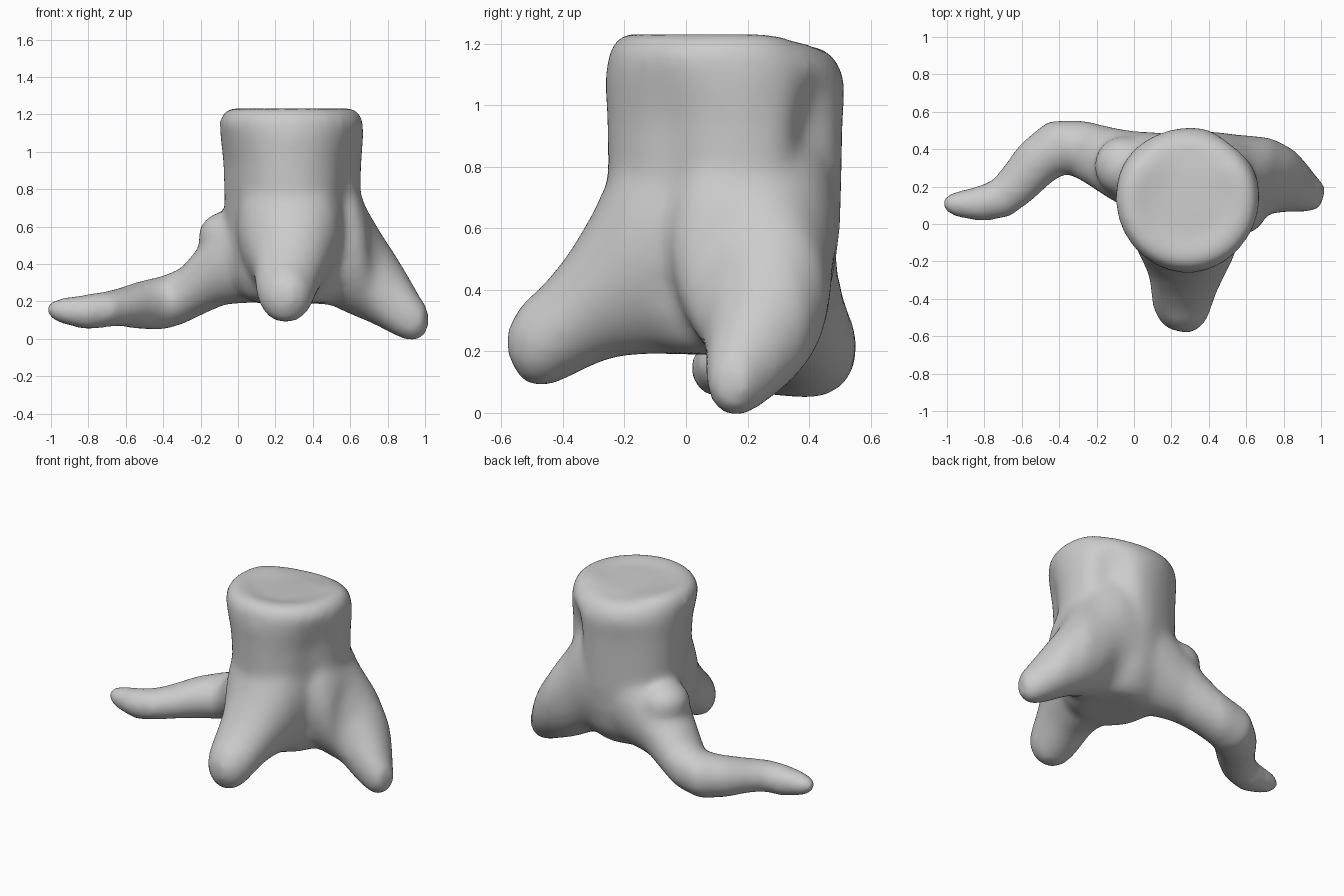
import bpy, bmesh, math
from mathutils import Matrix, Vector

cube = bpy.data.objects.get("Cube")
if cube:
    bpy.data.objects.remove(cube)

SIDES = 48
wood = bpy.data.materials.new("plain grey wood")
wood.use_nodes = True
GREY = (0.6, 0.6, 0.6, 1)
wood.diffuse_color = GREY
wood.node_tree.nodes["Principled BSDF"].inputs["Base Color"].default_value = GREY

bm = bmesh.new()


def loft(rings):
    """Skin a list of equal point rings and close both ends."""
    loops = [[bm.verts.new(p) for p in ring] for ring in rings]
    for a, b in zip(loops, loops[1:]):
        for i in range(SIDES):
            j = (i + 1) % SIDES
            bm.faces.new((a[i], a[j], b[j], b[i]))
    bm.faces.new(loops[0][::-1])
    bm.faces.new(loops[-1])


def bump(angle, centre, width):
    """Soft bump of height one around a compass angle in degrees."""
    d = (math.degrees(angle) - centre + 180) % 360 - 180
    return math.exp(-(d / width) ** 2)


def trunk_ring(z, radius, flute, cx=0.285, cy=0.13):
    """Fluted trunk section whose top slopes down towards the back."""
    ring = []
    for i in range(SIDES):
        a = math.tau * i / SIDES
        r = radius + flute * (
            0.6 * math.cos(3 * (a + math.pi / 2)) + bump(a, 80, 25)
            - 2.4 * bump(a, 50, 12) - 0.8 * bump(a, -32, 14)
            - 0.9 * bump(a, 195, 28))
        x, y = cx + r * math.cos(a), cy + r * math.sin(a)
        drop = 0.3 * max(0, y - 0.27) if z > 1.1 else 0
        ring.append((x, y, z - drop))
    return ring


def root(stations):
    """Root through (x, y, low z, high z, half width) stations."""
    plan = [Vector(s[:2]) for s in stations]
    rings = []
    for k, (x, y, low, high, w) in enumerate(stations):
        d = (plan[min(k + 1, len(plan) - 1)] - plan[max(k - 1, 0)]).normalized()
        mid, h = (low + high) / 2, (high - low) / 2
        ring = []
        for i in range(SIDES):
            a = math.tau * i / SIDES
            c = math.cos(a) * w
            ring.append((x - d.y * c, y + d.x * c, mid + h * math.sin(a)))
        rings.append(ring)
    loft(rings)


# Trunk
loft([trunk_ring(*s) for s in (
    (0.19, 0.2, 0), (0.23, 0.26, 0), (0.32, 0.315, 0.01), (0.45, 0.345, 0.022),
    (0.6, 0.362, 0.03), (0.75, 0.367, 0.03), (0.95, 0.373, 0.024),
    (1.08, 0.386, 0.012), (1.16, 0.386, 0), (1.215, 0.36, 0),
    (1.24, 0.31, 0), (1.215, 0.2, 0))])

# Front root
root([(0.28, 0.1, 0.19, 1.05, 0.3), (0.28, -0.1, 0.19, 1.0, 0.28),
      (0.28, -0.19, 0.185, 0.9, 0.245), (0.275, -0.25, 0.175, 0.76, 0.215),
      (0.27, -0.31, 0.15, 0.635, 0.19), (0.26, -0.38, 0.115, 0.52, 0.172),
      (0.255, -0.46, 0.08, 0.42, 0.155), (0.25, -0.53, 0.095, 0.36, 0.12),
      (0.24, -0.575, 0.17, 0.29, 0.06)])

# Left root
root([(0.35, 0.2, 0.19, 1.05, 0.3), (0.5, 0.21, 0.18, 1.0, 0.28),
      (0.59, 0.22, 0.135, 0.9, 0.265), (0.65, 0.24, 0.11, 0.77, 0.24),
      (0.72, 0.245, 0.08, 0.64, 0.215), (0.8, 0.225, 0.04, 0.495, 0.18),
      (0.88, 0.185, 0.0, 0.365, 0.135), (0.95, 0.155, -0.02, 0.255, 0.1),
      (1.012, 0.14, 0.03, 0.17, 0.06)])

# Long right root
root([(0.25, 0.22, 0.19, 0.9, 0.26), (0.05, 0.28, 0.19, 0.77, 0.22),
      (-0.08, 0.32, 0.18, 0.63, 0.19), (-0.2, 0.37, 0.125, 0.49, 0.165),
      (-0.3, 0.405, 0.075, 0.38, 0.155), (-0.41, 0.412, 0.045, 0.335, 0.15),
      (-0.52, 0.33, 0.05, 0.31, 0.135), (-0.62, 0.215, 0.065, 0.275, 0.12),
      (-0.71, 0.135, 0.06, 0.255, 0.11), (-0.81, 0.11, 0.045, 0.24, 0.1),
      (-0.91, 0.105, 0.07, 0.225, 0.08), (-0.98, 0.11, 0.09, 0.215, 0.065),
      (-1.023, 0.115, 0.125, 0.185, 0.03)])

# Knob above the long root
place = Matrix.Translation((-0.06, 0.31, 0.55)) @ Matrix.Diagonal((1.15, 1.2, 1, 1))
bmesh.ops.create_icosphere(bm, subdivisions=3, radius=0.135, matrix=place)

bmesh.ops.recalc_face_normals(bm, faces=bm.faces)
mesh = bpy.data.meshes.new("tree_stump")
bm.to_mesh(mesh)
bm.free()
mesh.materials.append(wood)
stump = bpy.data.objects.new("tree_stump", mesh)
bpy.context.collection.objects.link(stump)

# Fuse the parts into one soft skin
fuse = stump.modifiers.new("fuse", "REMESH")
fuse.mode = "VOXEL"
fuse.voxel_size = 0.02
fuse.use_smooth_shade = True
soften = stump.modifiers.new("soften", "SMOOTH")
soften.factor = 0.5
soften.iterations = 26
